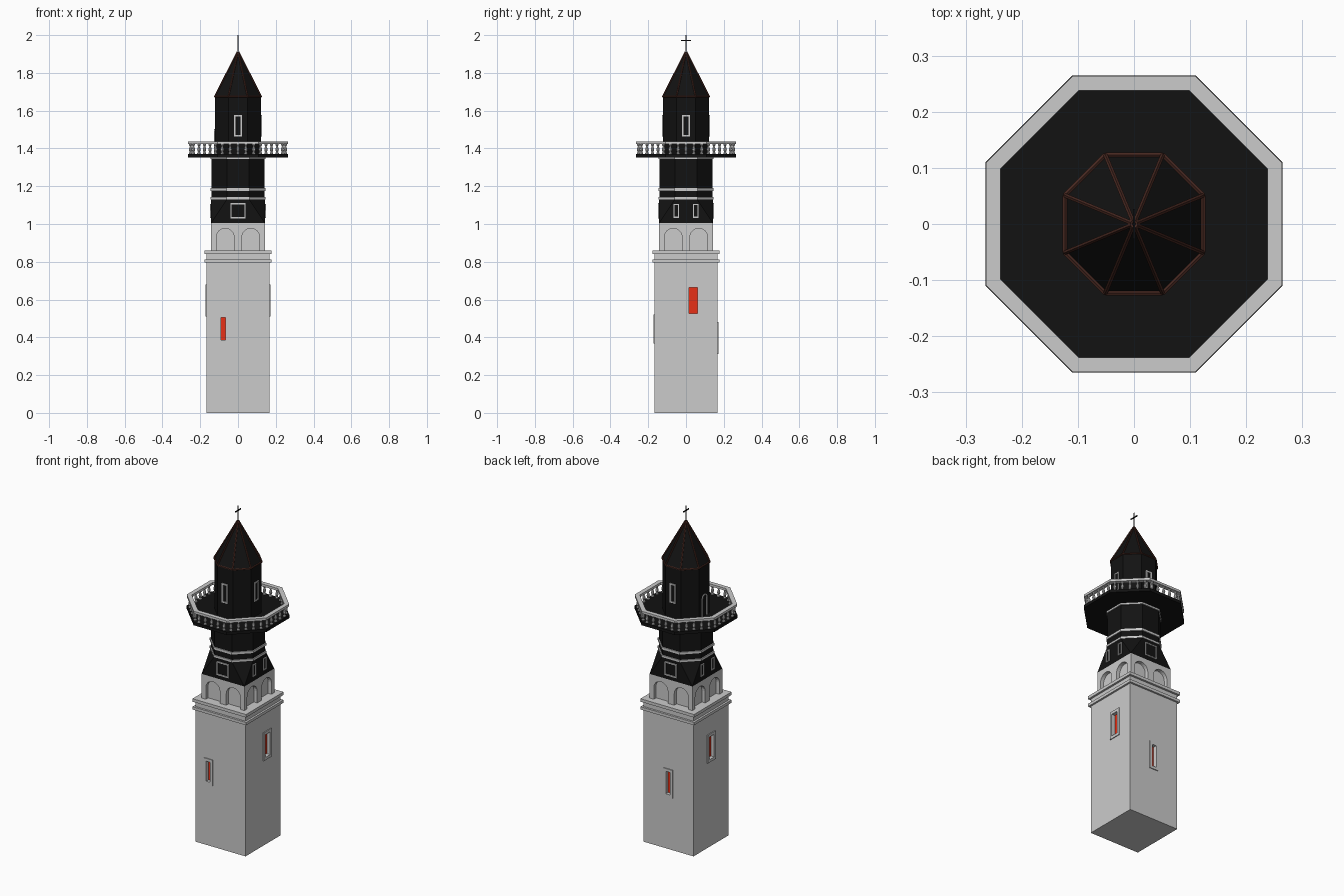
import bpy, bmesh
from math import pi, cos, sin, tan
from mathutils import Matrix, Vector

if "Cube" in bpy.data.objects:
    bpy.data.objects.remove(bpy.data.objects["Cube"])


def material(name, rgb):
    m = bpy.data.materials.new(name)
    m.diffuse_color = (*rgb, 1)
    m.use_nodes = True
    m.node_tree.nodes["Principled BSDF"].inputs["Base Color"].default_value = m.diffuse_color
    return m


BLACK = material("black", (0.006, 0.006, 0.006))
BROWN = material("brown", (0.06, 0.02, 0.014))
RED = material("red", (0.8, 0.03, 0.008))


def finish(name, bm, mat=None):
    bmesh.ops.recalc_face_normals(bm, faces=bm.faces)
    me = bpy.data.meshes.new(name)
    bm.to_mesh(me)
    bm.free()
    ob = bpy.data.objects.new(name, me)
    bpy.context.collection.objects.link(ob)
    if mat:
        me.materials.append(mat)
    return ob


def ring(apothem, z, n):
    r = apothem / cos(pi / n)
    return [Vector((r * cos((i + .5) * 2 * pi / n), r * sin((i + .5) * 2 * pi / n), z)) for i in range(n)]


def prism(name, n, levels, mat=None):
    """Stack of regular n-sided sections given as (apothem, z)."""
    bm = bmesh.new()
    rows = [[bm.verts.new(p) for p in ring(a, z, n)] for a, z in levels]
    for a, b in zip(rows, rows[1:]):
        for i in range(n):
            j = (i + 1) % n
            bm.faces.new((a[i], a[j], b[j], b[i]))
    bm.faces.new(rows[0])
    bm.faces.new(rows[-1])
    return finish(name, bm, mat)


def turn(bm, verts, k):
    bmesh.ops.rotate(bm, verts=verts, cent=(0, 0, 0), matrix=Matrix.Rotation(k * pi / 2, 3, 'Z'))


def rect(u, w, z0, z1):
    return [(u - w, z0), (u + w, z0), (u + w, z1), (u - w, z1)]


def arch(u, w, z0, z1, n=12):
    zc = z1 - w
    return [(u + w, z0)] + [(u + w * cos(pi * i / n), zc + w * sin(pi * i / n)) for i in range(n + 1)] + [(u - w, z0)]


def slab(bm, pts, d0, d1, k):
    """Outline on side k (0 front, 1 right, 2 back, 3 left), between distances d0 and d1."""
    a, b = ([bm.verts.new((x, -d, z)) for x, z in pts] for d in (d0, d1))
    n = len(pts)
    bm.faces.new(a)
    bm.faces.new(b[::-1])
    for i in range(n):
        j = (i + 1) % n
        bm.faces.new((a[i], b[i], b[j], a[j]))
    turn(bm, a + b, k)


def frame(bm, outer, inner, d0, d1, k, closed=True):
    """Border between two outlines on side k."""
    rows = [[bm.verts.new((x, -d, z)) for x, z in pts]
            for pts, d in ((outer, d0), (outer, d1), (inner, d1), (inner, d0))]
    n = len(outer)
    for r in range(4):
        a, b = rows[r], rows[(r + 1) % 4]
        for i in range(n if closed else n - 1):
            j = (i + 1) % n
            bm.faces.new((a[i], a[j], b[j], b[i]))
    if not closed:
        for e in (0, -1):
            bm.faces.new([row[e] for row in rows])
    turn(bm, [v for row in rows for v in row], k)


def cut(ob, bm):
    cutter = finish("cutter", bm)
    mod = ob.modifiers.new("cut", 'BOOLEAN')
    mod.object, mod.operation, mod.solver = cutter, 'DIFFERENCE', 'EXACT'
    dg = bpy.context.evaluated_depsgraph_get()
    me = bpy.data.meshes.new_from_object(ob.evaluated_get(dg))
    ob.modifiers.clear()
    ob.data = me
    bpy.data.objects.remove(cutter)


# square shaft with recessed red slits: side, u, half width, z0, z1
S = 0.167
shaft = prism("shaft", 4, [(S, 0), (S, 0.80)])
slits = [(0, -0.078, 0.013, 0.385, 0.505), (1, 0.038, 0.022, 0.527, 0.663),
         (2, 0.0, 0.014, 0.33, 0.465), (3, 0.0, 0.022, 0.527, 0.663)]
holes, panes, borders = bmesh.new(), bmesh.new(), bmesh.new()
for k, u, w, z0, z1 in slits:
    slab(holes, rect(u, w, z0, z1), S - 0.018, S + 0.02, k)
    slab(panes, rect(u, w, z0, z1), S - 0.02, S - 0.017, k)
    frame(borders, rect(u, w + 0.016, z0 - 0.017, z1 + 0.017), rect(u, w, z0, z1), S - 0.002, S + 0.005, k)
cut(shaft, holes)
finish("slit_panes", panes, RED)
finish("slit_frames", borders)

# double cornice
prism("cornice_lower", 4, [(0.178, 0.795), (0.178, 0.812)])
prism("cornice_neck", 4, [(0.166, 0.812), (0.166, 0.842)])
prism("cornice_upper", 4, [(0.178, 0.842), (0.178, 0.860)])

# arcade block with two arched niches per side
arcade = prism("arcade", 4, [(0.142, 0.858), (0.142, 1.005)])
niches = bmesh.new()
for k in range(4):
    for u in (-0.068, 0.068):
        slab(niches, arch(u, 0.047, 0.84, 0.977), 0.120, 0.16, k)
cut(arcade, niches)

# black base blending from square to octagon
bm = bmesh.new()
for p in ring(0.142, 1.005, 4) + ring(0.142, 1.13, 8):
    bm.verts.new(p)
bmesh.ops.convex_hull(bm, input=bm.verts)
bmesh.ops.dissolve_limit(bm, angle_limit=0.01, verts=bm.verts, edges=bm.edges)
finish("black_base", bm, BLACK)

# octagonal drums, bands, platform
prism("lower_drum", 8, [(0.140, 1.13), (0.140, 1.36)], BLACK)
for i, (z0, z1) in enumerate([(1.130, 1.142), (1.176, 1.190), (1.343, 1.353)]):
    prism(f"band_{i + 1}", 8, [(0.146, z0), (0.146, z1)])
prism("platform", 8, [(0.265, 1.353), (0.265, 1.371)], BLACK)
prism("upper_drum", 8, [(0.122, 1.37), (0.122, 1.675)], BLACK)

# window frames on the black parts and arched door on the left
bm = bmesh.new()
for k in (0, 2):
    frame(bm, rect(0, 0.041, 1.029, 1.111), rect(0, 0.034, 1.036, 1.104), 0.138, 0.148, k)
for k in (1, 3):
    for u in (-0.051, 0.051):
        frame(bm, rect(u, 0.015, 1.033, 1.106), rect(u, 0.009, 1.039, 1.100), 0.138, 0.148, k)
for k in (0, 1, 2):
    frame(bm, rect(0, 0.020, 1.462, 1.578), rect(0, 0.012, 1.470, 1.570), 0.118, 0.127, k)
finish("window_frames", bm)
bm = bmesh.new()
frame(bm, arch(0, 0.026, 1.37, 1.503), arch(0, 0.018, 1.37, 1.495), 0.118, 0.127, 3, closed=False)
finish("door_frame", bm)

# hand rail
bm = bmesh.new()
rows = [[bm.verts.new(p) for p in ring(a, z, 8)]
        for a, z in ((0.264, 1.423), (0.264, 1.437), (0.238, 1.437), (0.238, 1.423))]
for r in range(4):
    for i in range(8):
        j = (i + 1) % 8
        bm.faces.new((rows[r][i], rows[r][j], rows[(r + 1) % 4][j], rows[(r + 1) % 4][i]))
finish("hand_rail", bm)

# turned balusters, five per side
bm = bmesh.new()
profile = [(0.009, 1.370), (0.009, 1.376), (0.005, 1.380), (0.009, 1.393), (0.008, 1.400),
           (0.004, 1.412), (0.008, 1.418), (0.008, 1.424)]
side = 2 * 0.251 * tan(pi / 8)
for s in range(8):
    for b in range(5):
        c = Matrix.Rotation(s * pi / 4, 3, 'Z') @ Vector((((b + .5) / 5 - .5) * side, -0.251, 0))
        prev = None
        for r, z in profile:
            row = [bm.verts.new((c.x + r * cos(i * pi / 4), c.y + r * sin(i * pi / 4), z)) for i in range(8)]
            if prev:
                for i in range(8):
                    j = (i + 1) % 8
                    bm.faces.new((prev[i], prev[j], row[j], row[i]))
            prev = row
finish("balusters", bm)

# spire with brown eave and hip ribs
prism("spire", 8, [(0.122, 1.672), (0.002, 1.912)], BLACK)


def rod(bm, a, b, r):
    d = b - a
    m = Matrix.Translation((a + b) / 2) @ d.to_track_quat('Z', 'Y').to_matrix().to_4x4()
    bmesh.ops.create_cone(bm, cap_ends=True, segments=6, radius1=r, radius2=r, depth=d.length, matrix=m)


bm = bmesh.new()
eave = ring(0.123, 1.675, 8)
top = ring(0.003, 1.910, 8)
for i in range(8):
    rod(bm, eave[i], eave[(i + 1) % 8], 0.005)
    rod(bm, eave[i], top[i], 0.0045)
finish("roof_ribs", bm, BROWN)

# cross, arms along y
bm = bmesh.new()
for y, z0, z1 in ((0.0035, 1.90, 2.0), (0.027, 1.968, 1.975)):
    slab(bm, rect(0, y, z0, z1), -0.002, 0.002, 1)
finish("cross", bm, BLACK)
